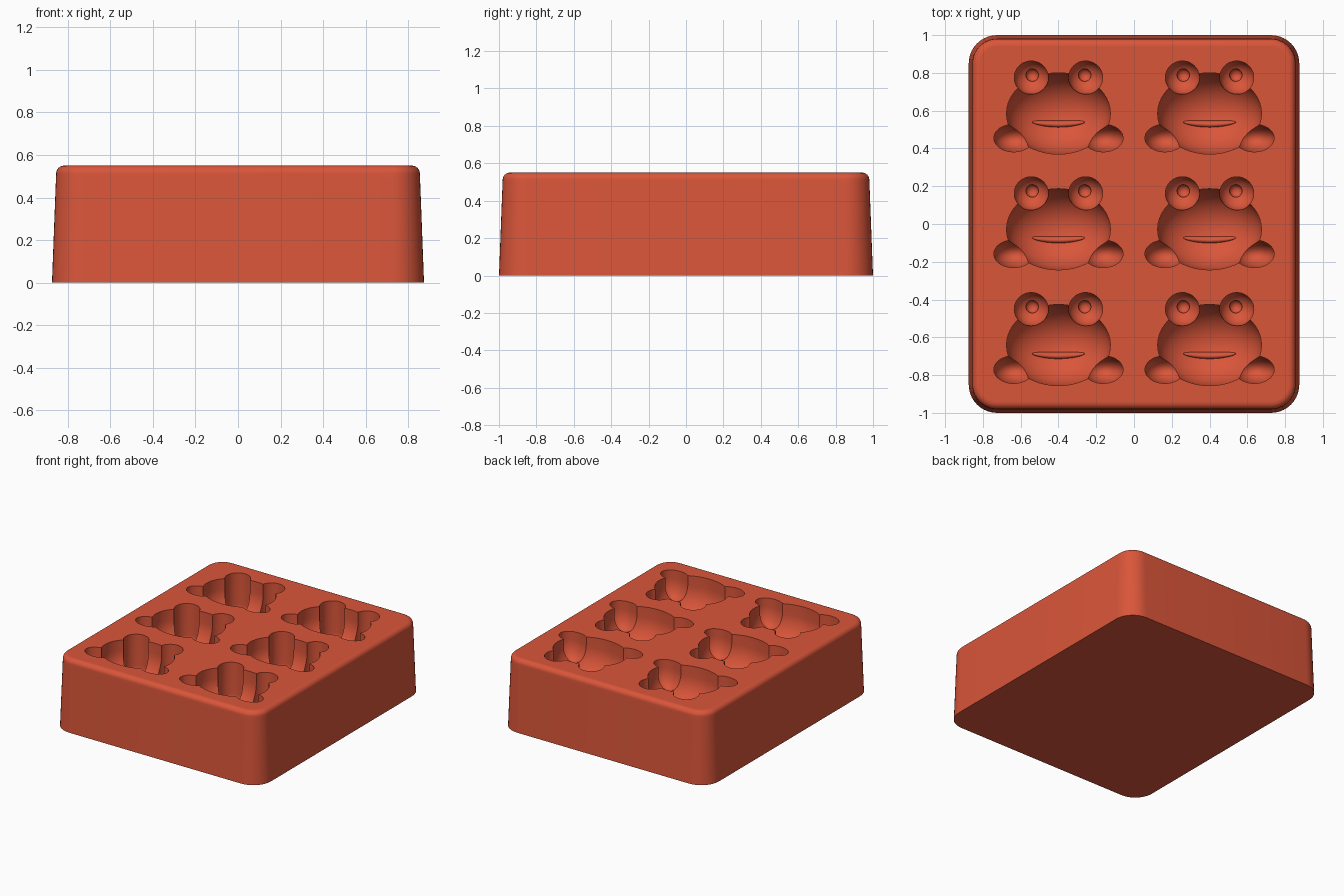
import bpy, bmesh, math
from mathutils import Vector

if "Cube" in bpy.data.objects:
    bpy.data.objects.remove(bpy.data.objects["Cube"])

TOP = 0.55
HEAD = dict(rx=0.275, ry=0.215, wall=0.08, bowl=0.22)

clay = bpy.data.materials.new("coral_silicone")
clay.use_nodes = True
colour = (0.70, 0.092, 0.042, 1)
clay.diffuse_color = colour
clay.node_tree.nodes["Principled BSDF"].inputs["Base Color"].default_value = colour


def make_object(name, bm):
    bmesh.ops.recalc_face_normals(bm, faces=bm.faces)
    mesh = bpy.data.meshes.new(name)
    bm.to_mesh(mesh)
    bm.free()
    mesh.materials.append(clay)
    obj = bpy.data.objects.new(name, mesh)
    bpy.context.collection.objects.link(obj)
    return obj


def smooth(obj):
    bpy.ops.object.select_all(action="DESELECT")
    obj.select_set(True)
    bpy.context.view_layer.objects.active = obj
    bpy.ops.object.shade_smooth_by_angle(angle=math.radians(35))


# Tapered block with rounded corners and a filleted upper rim
def block():
    bm = bmesh.new()
    fillet, taper, steps = 0.037, 0.02, 10
    levels = [(0, 0), (0.02, 0.001), (TOP - fillet - 0.02, taper - 0.001)]
    for i in range(9):
        a = i / 8 * math.pi / 2
        levels.append((TOP - fillet * (1 - math.sin(a)),
                       taper + fillet * (1 - math.cos(a))))
    rings = []
    for z, inset in levels:
        ring = []
        for k, (sx, sy) in enumerate([(1, 1), (-1, 1), (-1, -1), (1, -1)]):
            for j in range(steps + 1):
                a = (k + j / steps) * math.pi / 2
                r = 0.15 - inset
                ring.append(bm.verts.new((sx * 0.725 + r * math.cos(a),
                                          sy * 0.85 + r * math.sin(a), z)))
        rings.append(ring)
    for low, high in zip(rings, rings[1:]):
        for i in range(len(low)):
            j = (i + 1) % len(low)
            bm.faces.new((low[i], low[j], high[j], high[i]))
    bm.faces.new(rings[0])
    bm.faces.new(rings[-1])
    return make_object("mould_block", bm)


# Straight-walled well ending in a rounded bowl
def well(name, x, y, rx, ry, wall, bowl):
    bm = bmesh.new()
    bmesh.ops.create_uvsphere(bm, u_segments=48, v_segments=24, radius=1)
    bmesh.ops.bisect_plane(bm, geom=bm.verts[:] + bm.edges[:] + bm.faces[:],
                           plane_co=(0, 0, 0), plane_no=(0, 0, 1), clear_outer=True)
    for v in bm.verts:
        v.co = Vector((x + v.co.x * rx, y + v.co.y * ry, TOP - wall + v.co.z * bowl))
    rim = [e for e in bm.edges if e.is_boundary]
    out = bmesh.ops.extrude_edge_only(bm, edges=rim)["geom"]
    for v in out:
        if isinstance(v, bmesh.types.BMVert):
            v.co.z = TOP + 0.1
    bmesh.ops.holes_fill(bm, edges=[e for e in bm.edges if e.is_boundary], sides=0)
    return make_object(name, bm)


# Raised mouth line that follows the floor of the head well
def mouth(name, x, y):
    bm = bmesh.new()
    bmesh.ops.create_uvsphere(bm, u_segments=32, v_segments=12, radius=1)
    for v in bm.verts:
        px, py = v.co.x * 0.14, v.co.y * 0.018 - 0.055
        py += 0.5 * px * px
        curve = math.sqrt(1 - (px / HEAD["rx"]) ** 2 - (py / HEAD["ry"]) ** 2)
        floor = TOP - HEAD["wall"] - HEAD["bowl"] * curve
        v.co = Vector((x + px, y + py, floor + v.co.z * 0.025))
    smooth(make_object(name, bm))


body = block()
cutters = []
for col, x in enumerate((-0.4, 0.4)):
    for row, y in enumerate((0.585, -0.028, -0.641)):
        tag = f"_{col}_{row}"
        cutters.append(well("head_well" + tag, x, y, **HEAD))
        for s in (-1, 1):
            cutters.append(well("eye_well" + tag, x + s * 0.144, y + 0.19,
                                0.09, 0.088, 0.24, 0.09))
            cutters.append(well("pupil_well" + tag, x + s * 0.139, y + 0.203,
                                0.033, 0.033, 0.33, 0.03))
            cutters.append(well("foot_well" + tag, x + s * 0.237, y - 0.13,
                                0.105, 0.073, 0.06, 0.14))
        mouth("mouth_ridge" + tag, x, y)

# Carve every well, then discard the cutters
for c in cutters:
    c.hide_render = True
    mod = body.modifiers.new("carve", "BOOLEAN")
    mod.operation = "DIFFERENCE"
    mod.solver = "EXACT"
    mod.object = c
bpy.context.view_layer.update()
deps = bpy.context.evaluated_depsgraph_get()
carved = bpy.data.meshes.new_from_object(body.evaluated_get(deps))
body.modifiers.clear()
body.data = carved
for c in cutters:
    bpy.data.objects.remove(c)

smooth(body)
for p in body.data.polygons:
    if abs(p.normal.z) > 0.9999 and (p.center.z > TOP - 0.001 or p.center.z < 0.001):
        p.use_smooth = False
